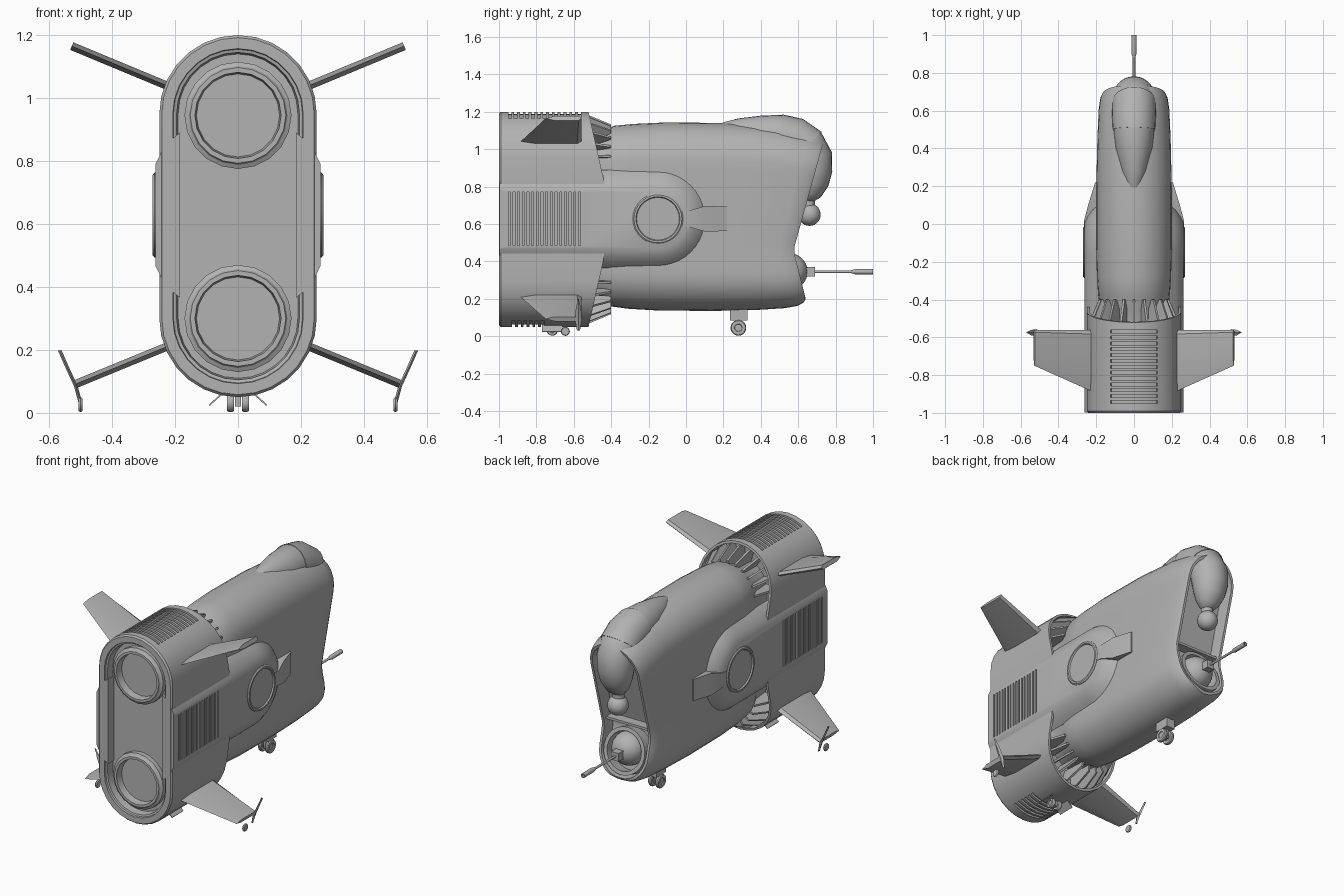
import bpy, bmesh, math
from mathutils import Vector, Matrix

if "Cube" in bpy.data.objects:
    bpy.data.objects.remove(bpy.data.objects["Cube"])

grey = bpy.data.materials.new("hull_grey")
grey.diffuse_color = (0.45, 0.45, 0.45, 1)
grey.use_nodes = True
grey.node_tree.nodes["Principled BSDF"].inputs["Base Color"].default_value = grey.diffuse_color


def finish(name, bm, angle=32):
    bmesh.ops.remove_doubles(bm, verts=bm.verts, dist=1e-5)
    bmesh.ops.recalc_face_normals(bm, faces=bm.faces)
    me = bpy.data.meshes.new(name)
    bm.to_mesh(me)
    bm.free()
    ob = bpy.data.objects.new(name, me)
    bpy.context.collection.objects.link(ob)
    me.materials.append(grey)
    smooth(ob, angle)
    return ob


def smooth(ob, angle=32):
    bpy.ops.object.select_all(action='DESELECT')
    ob.select_set(True)
    bpy.context.view_layer.objects.active = ob
    bpy.ops.object.shade_smooth_by_angle(angle=math.radians(angle))


def add_loft(bm, rings, caps=True):
    vs = [[bm.verts.new(p) for p in r] for r in rings]
    n = len(rings[0])
    for a, b in zip(vs, vs[1:]):
        for i in range(n):
            j = (i + 1) % n
            bm.faces.new((a[i], a[j], b[j], b[i]))
    if caps:
        bm.faces.new(vs[0])
        bm.faces.new(vs[-1])


def loft(name, rings, caps=True, angle=32):
    bm = bmesh.new()
    add_loft(bm, rings, caps)
    return finish(name, bm, angle)


def lathe(name, profile, origin, axis, n=24):
    """Revolve (radius, height) pairs about an axis through origin."""
    m = Matrix.Translation(origin) @ Vector(axis).to_track_quat('Z', 'Y').to_matrix().to_4x4()
    rings = [[m @ Vector((max(r, 1e-4) * math.cos(2 * math.pi * i / n),
                          max(r, 1e-4) * math.sin(2 * math.pi * i / n), h))
              for i in range(n)] for r, h in profile]
    return loft(name, rings)


def box(name, x0, x1, y0, y1, z0, z1):
    return loft(name, [[(x, y0, z0), (x, y1, z0), (x, y1, z1), (x, y0, z1)] for x in (x0, x1)])


def ball(name, c, r):
    return lathe(name, [(r * math.sin(t * math.pi / 14), -r * math.cos(t * math.pi / 14))
                        for t in range(15)], c, (0, 1, 0))


def cut(ob, cutters):
    for c in cutters:
        c.hide_render = True
        mod = ob.modifiers.new("cut", 'BOOLEAN')
        mod.operation, mod.solver, mod.object = 'DIFFERENCE', 'EXACT', c
        bpy.context.view_layer.objects.active = ob
        bpy.ops.object.modifier_apply(modifier=mod.name)
        bpy.data.objects.remove(c)
    smooth(ob)


def stadium(w, zb, zt, n=14, m=6):
    """Upright rounded slot outline as (x, z)."""
    top, bot = zt - w, zb + w
    pts = [(w * math.cos(math.pi * i / n), top + w * math.sin(math.pi * i / n)) for i in range(n + 1)]
    pts += [(-w, top + (bot - top) * i / m) for i in range(1, m)]
    pts += [(-w * math.cos(math.pi * i / n), bot - w * math.sin(math.pi * i / n)) for i in range(n + 1)]
    pts += [(w, bot + (top - bot) * i / m) for i in range(1, m)]
    return pts


def interp(x, table):
    if x <= table[0][0]:
        return table[0][1]
    for (a, b), (c, d) in zip(table, table[1:]):
        if x <= c:
            return b + (d - b) * (x - a) / (c - a)
    return table[-1][1]


# Rear shroud with a slanted front lip
def lip(z):
    return -0.43 - 0.09 * max(0, abs(z - 0.625) - 0.17) / 0.4


rows = [(0.19, -0.94), (0.195, -0.985), (0.205, -0.988), (0.207, -1), (0.242, -1), (0.25, -0.99),
        (0.25, None), (0.236, None), (0.232, -0.57)]
shroud = loft("rear_shroud", [[(x, lip(z) if y is None else y, z)
                               for x, z in stadium(w, 0.30 - w, 0.95 + w)] for w, y in rows])


# Curved louvre grooves above and below, plus holes for the exhausts
def groove(y, cz, sign):
    a = [math.radians(90 + d) for d in range(-30, 31, 6)]
    arc = [(r * math.cos(t), cz + sign * r * math.sin(t)) for r, ang in ((0.237, a), (0.27, a[::-1])) for t in ang]
    return [[(x, yy, z) for x, z in arc] for yy in (y, y + 0.016)]


bm = bmesh.new()
for i in range(13):
    add_loft(bm, groove(-0.95 + i * 0.031, 0.95, 1))
    if i < 6:
        add_loft(bm, groove(-0.93 + i * 0.031, 0.30, -1))
grooves = finish("louvre_cutter", bm)
holes = [lathe("hole_cutter", [(0.15, -0.3), (0.15, 0.3)], (0, -1.1, z), (0, 1, 0)) for z in (0.945, 0.30)]
cut(shroud, [grooves] + holes)

# Exhaust nozzles with bowl shaped bores
for z, tag in ((0.945, "upper"), (0.30, "lower")):
    prof = [(0.17, 0.05), (0.17, 0.022), (0.157, 0.015), (0.152, 0.006), (0.137, 0.006), (0.134, 0.03)]
    prof += [(0.134 * math.cos(t * math.pi / 16), 0.03 + 0.13 * math.sin(t * math.pi / 16)) for t in range(1, 9)]
    loft_ob = lathe(tag + "_exhaust", prof + [(0.145, 0.17), (0.16, 0.05)], (0, -0.99, z), (0, 1, 0), 20)

# Main hull: slot sections stretched to a notched nose line, with a recessed face
NOSE = [(0.13, 0.60), (0.2, 0.64), (0.46, 0.575), (1.02, 0.73), (1.1, 0.745)]
hull = [(0, .15, .2, 1.08), (.09, .16, .19, 1.09), (.14, .188, .16, 1.125), (.22, .196, .147, 1.135),
        (.35, .2, .138, 1.143), (.6, .2, .135, 1.14), (.8, .194, .14, 1.12), (.93, .187, .15, 1.085),
        (.98, .178, .162, 1.06), (1, .165, .178, 1.045), (1, .15, .193, 1.03), (.93, .145, .198, 1.025)]
rings = [[(x, -0.57 + (interp(z, NOSE) + 0.57) * s, z) for x, z in stadium(w, zb, zt, m=12)]
         for s, w, zb, zt in hull]
rings.append([(0, y, z) for x, y, z in rings[-1]])
bm = bmesh.new()
add_loft(bm, rings, False)
bmesh.ops.dissolve_degenerate(bm, dist=1e-5, edges=bm.edges)
finish("main_hull", bm)

# Canopy swept from the back down over the nose: y, z, half width, half height
path = [(.13, 1.11, .005, .005), (.19, 1.095, .04, .05), (.27, 1.08, .07, .085), (.4, 1.07, .1, .11),
        (.5, 1.068, .11, .116), (.58, 1.05, .114, .117), (.64, 1.01, .114, .115), (.675, .95, .112, .11),
        (.682, .88, .107, .1), (.675, .82, .095, .088), (.66, .765, .072, .065), (.645, .73, .04, .035),
        (.637, .715, .004, .004)]


def canopy_rings(a, b, k, n=24):
    out = []
    for i in range(a, b):
        y, z, rx, rn = path[i]
        p, q = path[max(i - 1, 0)], path[min(i + 1, len(path) - 1)]
        t = Vector((q[0] - p[0], q[1] - p[1])).normalized()
        out.append([(k * rx * math.cos(2 * math.pi * j / n),
                     y - t.y * k * rn * math.sin(2 * math.pi * j / n),
                     z + t.x * k * rn * math.sin(2 * math.pi * j / n)) for j in range(n)])
    return out


loft("canopy", canopy_rings(0, 13, 1))
loft("windscreen", canopy_rings(4, 7, 1.03))

# Chin sensor, shelf and ball turret with its gun
ball("chin_sensor", (0, 0.66, 0.65), 0.06)
lathe("sensor_mount", [(0.035, 0), (0.035, 0.12)], (0, 0.655, 0.64), (0, 0, 1), 16)
box("nose_shelf", -0.146, 0.146, 0.45, 0.565, 0.49, 0.505)
ball("turret_ball", (0, 0.55, 0.345), 0.1)
lathe("turret_ring", [(0.115, -0.06), (0.138, -0.06), (0.138, 0.015), (0.115, 0.015), (0.115, -0.06)],
      (0, 0.585, 0.34), (0, 0.97, 0.25))
box("gun_mount", -0.025, 0.025, 0.62, 0.69, 0.32, 0.37)
lathe("gun_barrel", [(0.007, 0), (0.007, 0.2), (0.014, 0.225), (0.014, 0.32), (0.008, 0.32), (0.008, 0.27)],
      (0, 0.68, 0.345), (0, 1, 0), 12)

# Intake vanes fanned around both ends of the shroud mouth
bm = bmesh.new()
for cz, base in ((0.945, 0), (0.305, math.pi)):
    for i in range(11):
        a = base + math.radians(5 + 17 * i)
        r, t = Vector((math.cos(a), 0, math.sin(a))), Vector((-math.sin(a), 0, math.cos(a)))
        prof = [(.14, -.565), (.233, -.565), (.233, -.51), (.187, -.40), (.15, -.40)]
        add_loft(bm, [[Vector((0, y, cz)) + r * d + t * s for d, y in prof] for s in (-.006, .006)])
finish("intake_vanes", bm)


# Side pods with grilles, round hatches and front wedges
def pod_outline(half, sx, x, n=20):
    arc = [(-0.15 + half * math.cos(-math.pi / 2 + math.pi * i / n),
            0.628 + half * math.sin(-math.pi / 2 + math.pi * i / n)) for i in range(n + 1)]
    return [(sx * x, y, z) for y, z in [(-0.998, 0.628 - half)] + arc + [(-0.998, 0.628 + half)]]


for sx, side in ((1, "right"), (-1, "left")):
    pod = loft(side + "_side_pod", [pod_outline(.262, sx, .185), pod_outline(.235, sx, .218),
                                    pod_outline(.2, sx, .243), pod_outline(.162, sx, .262)])
    bm = bmesh.new()
    for i in range(16):
        y = -0.95 + i * 0.025
        add_loft(bm, [[(sx * x, y, .485), (sx * x, y + .01, .485), (sx * x, y + .01, .77), (sx * x, y, .77)]
                      for x in (.25, .29)])
    cut(pod, [finish("grille_cutter", bm)])
    lathe(side + "_hatch", [(.135, 0), (.135, .018), (.128, .024), (.118, .024), (.114, .016), (0, .016)],
          (sx * .247, -0.15, 0.628), (sx, 0, 0), 28)
    loft(side + "_wedge", [[(sx * .18, y, .628 - h), (sx * x, y, .628 - h), (sx * x, y, .628 + h), (sx * .18, y, .628 + h)]
                           for y, x, h in ((-.03, .264, .04), (.02, .264, .045), (.1, .243, .068), (.22, .206, .066))])

    # Wings: flat hexagonal section, tapered toward the tip
    for tag, z0, z1, x1 in (("upper", 1.035, 1.165, .528), ("lower", .215, .092, .515)):
        d = Vector((x1 - .215, z1 - z0)).normalized()
        rings = []
        for x, z, rear in ((.215, z0, -.89), (x1, z1, -.75)):
            rings.append([(sx * (x - d.y * h), rear + (-.56 - rear) * c, z + d.x * h) for c, h in
                          ((0, 0), (.25, .013), (.93, .013), (1, 0), (.93, -.013), (.25, -.013))])
        loft(side + "_" + tag + "_wing", rings, angle=20)

    # Lower wing tip spindle and small wheel
    loft(side + "_tip_strut", [[(sx * (x - .006), y, z), (sx * x, y - w, z), (sx * (x + .006), y, z), (sx * x, y + w, z)]
                               for x, z, w in ((.566, .198, .002), (.545, .15, .014), (.515, .085, .018), (.5, .03, .008))])
    lathe(side + "_tip_wheel", [(0, -.006), (.02, -.006), (.024, 0), (.02, .006), (0, .006)],
          (sx * .5, -.645, .026), (1, 0, 0), 16)

    # Nose and tail landing wheels, tail bay doors
    for tag, y, r in (("nose", .28, .042), ("tail", -.715, .03)):
        lathe(side + "_" + tag + "_wheel", [(0, -.006), (r * .45, -.006), (r * .5, -.011), (r * .9, -.011), (r, -.005),
                                            (r, .005), (r * .9, .011), (r * .5, .011), (r * .45, .006), (0, .006)],
              (sx * .024, y, r + .003), (1, 0, 0), 20)
    loft(side + "_bay_door", [[(sx * .05, y, .058), (sx * .09, y, .022), (sx * .092, y, .026), (sx * .054, y, .062)]
                              for y in (-.77, -.66)])

# Landing gear legs
box("nose_gear_block", -.03, .03, .235, .33, .085, .15)
box("nose_gear_leg", -.01, .01, .262, .298, .03, .1)
box("tail_gear_leg", -.01, .01, -.73, -.70, .02, .07)
